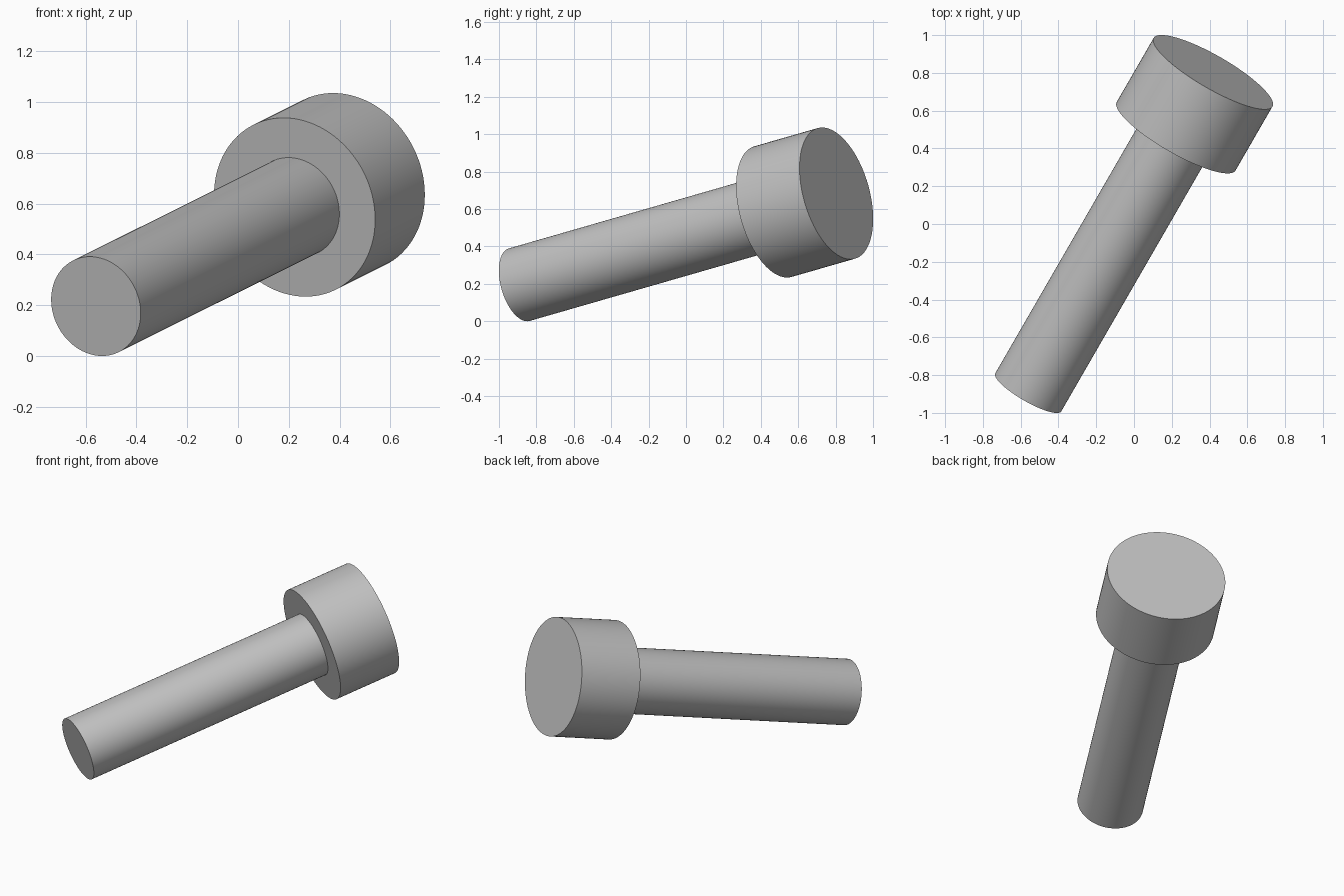
import bpy
import math
from mathutils import Vector

cube = bpy.data.objects.get("Cube")
if cube:
    bpy.data.objects.remove(cube, do_unlink=True)

# Plain grey metal
GREY = (0.53, 0.53, 0.53, 1.0)
metal = bpy.data.materials.new("grey_metal")
metal.use_nodes = True
metal.diffuse_color = GREY
metal.node_tree.nodes["Principled BSDF"].inputs["Base Color"].default_value = GREY

# Proportions of the bolt follow from the shaft diameter
D = 0.4034
SHAFT_LENGTH = 4 * D
HEAD_HEIGHT = D
SHAFT_RADIUS = D / 2
HEAD_RADIUS = 0.9 * D

# Axis from shaft tip to head top: turned in plan and tilted upward
turn, tilt = math.radians(30), math.radians(14)
axis = Vector((math.sin(turn) * math.cos(tilt),
               math.cos(turn) * math.cos(tilt),
               math.sin(tilt)))

# Tip centre placed so that the bolt is centred in plan and rests on the ground
reach = axis * (SHAFT_LENGTH + HEAD_HEIGHT)
rim = [math.sqrt(1 - c * c) for c in axis]
shift = (HEAD_RADIUS - SHAFT_RADIUS) / 2
tip = Vector((-reach.x / 2 - rim[0] * shift,
              -reach.y / 2 - rim[1] * shift,
              SHAFT_RADIUS * rim[2]))


def rod(name, radius, start, end):
    """Smooth cylinder along the bolt axis between two distances from the tip."""
    bpy.ops.mesh.primitive_cylinder_add(
        vertices=96, radius=radius, depth=end - start,
        location=tip + axis * (start + end) / 2,
        rotation=axis.to_track_quat('Z', 'Y').to_euler())
    obj = bpy.context.object
    obj.name = name
    obj.data.materials.append(metal)
    bpy.ops.object.shade_smooth_by_angle(angle=math.radians(30))
    return obj


rod("bolt_shaft", SHAFT_RADIUS, 0, SHAFT_LENGTH)
rod("bolt_head", HEAD_RADIUS, SHAFT_LENGTH, SHAFT_LENGTH + HEAD_HEIGHT)
